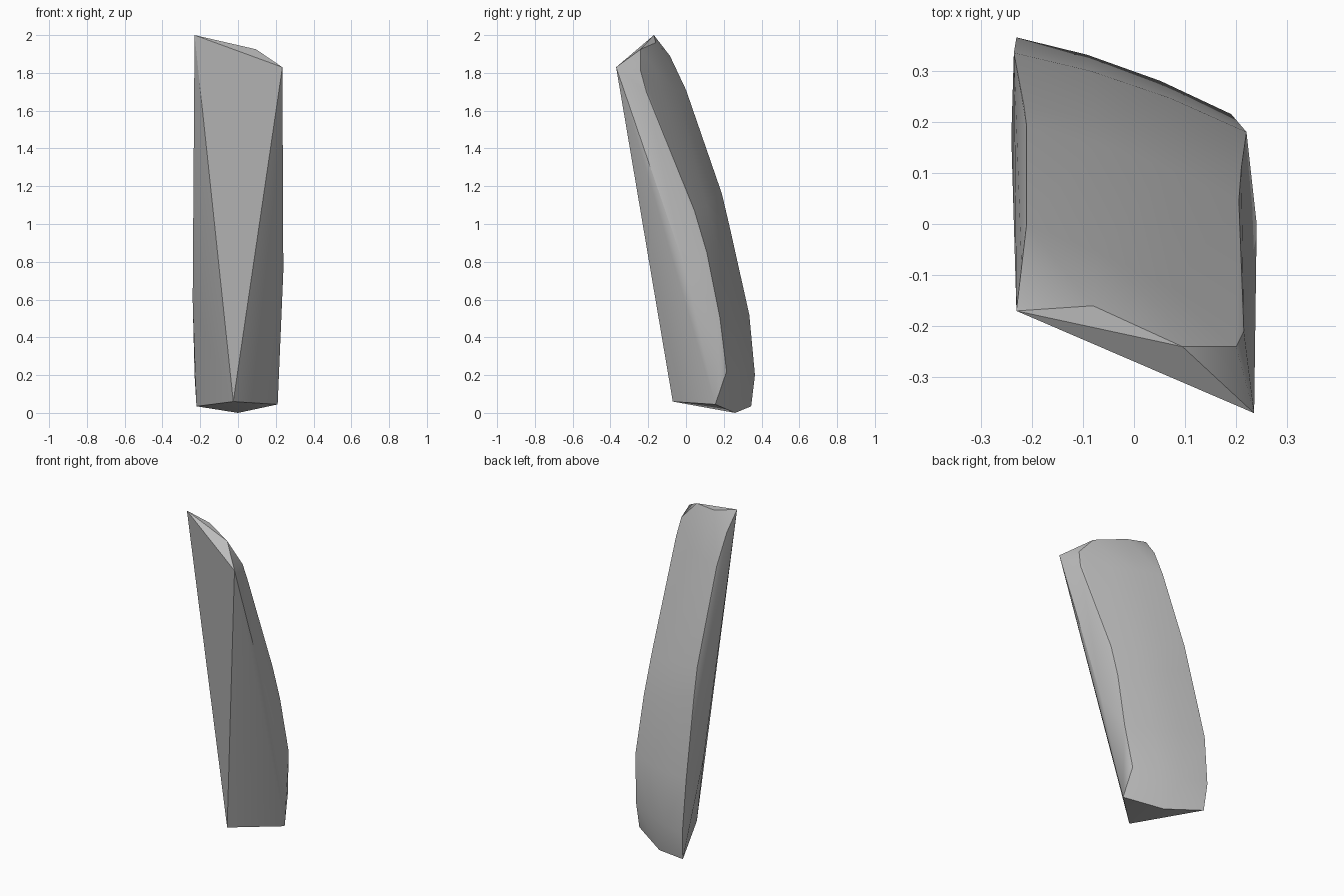
import bpy, bmesh, math
from mathutils import Vector

cube = bpy.data.objects.get("Cube")
if cube:
    bpy.data.objects.remove(cube)

# Sharp corners: the three tips of the front facet, top chips and base
corners = [
    (-.23, -.17, 2), (.235, -.37, 1.83), (-.025, -.07, .06),
    (.095, -.24, 1.925), (-.08, -.16, 1.96),
    (-.22, .345, .035), (.21, .155, .045), (0, .26, 0),
]
# Slight swell of the two narrow sides
side_swell = [(.24, 0, .75), (-.24, .17, .6), (-.235, .06, 1.1)]

# Back ridges, paired from top to bottom
ridges = [
    ((-.22, -.085, 1.89), (.2, -.24, 1.81)),
    ((-.21, 0, 1.71), (.215, -.21, 1.7)),
    ((-.21, .19, 1.16), (.205, .045, 1.07)),
    ((-.215, .23, .99), (.21, .11, .85)),
    ((-.235, .335, .52), (.22, .18, .5)),
    ((-.23, .365, .2), (.19, .215, .22)),
]

bm = bmesh.new()
for p in corners + side_swell:
    bm.verts.new(p)

# Gently rounded back between the ridges
for left, right in ridges:
    a, b = Vector(left), Vector(right)
    for t in (0, .33, .67, 1):
        p = a.lerp(b, t)
        p.y += .018 * math.sin(math.pi * t)
        bm.verts.new(p)

hull = bmesh.ops.convex_hull(bm, input=bm.verts[:])
inner = {g for g in hull["geom_interior"] + hull["geom_unused"]
         if isinstance(g, bmesh.types.BMVert)}
bmesh.ops.delete(bm, geom=list(inner), context="VERTS")
bmesh.ops.recalc_face_normals(bm, faces=bm.faces[:])

mesh = bpy.data.meshes.new("stone_shard")
bm.to_mesh(mesh)
bm.free()
shard = bpy.data.objects.new("stone_shard", mesh)
bpy.context.collection.objects.link(shard)

# Plain grey stone
grey = bpy.data.materials.new("stone_grey")
grey.use_nodes = True
colour = (.5, .5, .5, 1)
grey.diffuse_color = colour
grey.node_tree.nodes["Principled BSDF"].inputs["Base Color"].default_value = colour
mesh.materials.append(grey)

bpy.context.view_layer.objects.active = shard
shard.select_set(True)
bpy.ops.object.shade_smooth_by_angle(angle=math.radians(30))
